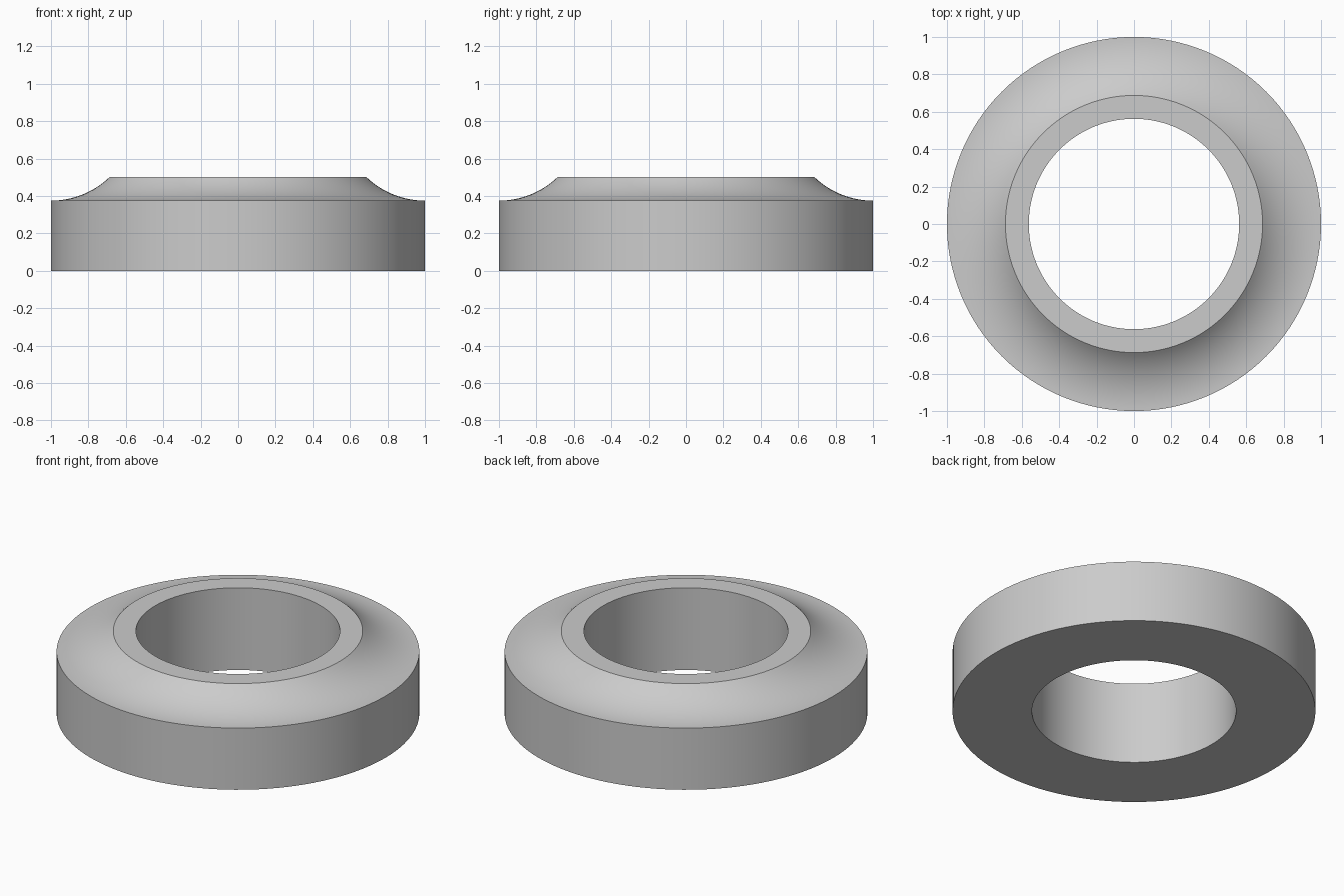
import bpy, bmesh, math

cube = bpy.data.objects.get("Cube")
if cube:
    bpy.data.objects.remove(cube, do_unlink=True)

OUTER, COLLAR, BORE = 1.0, 0.6875, 0.5625
RIM_Z, TOP_Z = 0.375, 0.5
SEGMENTS, ARC_STEPS = 128, 16

# Material
grey = bpy.data.materials.new("plain grey")
grey.use_nodes = True
colour = (0.6, 0.6, 0.6, 1)
grey.diffuse_color = colour
grey.node_tree.nodes["Principled BSDF"].inputs["Base Color"].default_value = colour

# Cross-section: bore, base, outer wall, then a concave fillet up to the collar
run, rise = OUTER - COLLAR, TOP_Z - RIM_Z
radius = (run ** 2 + rise ** 2) / (2 * rise)
sweep = math.asin(run / radius)
profile = [(BORE, TOP_Z), (BORE, 0), (OUTER, 0)]
for i in range(ARC_STEPS + 1):
    a = sweep * i / ARC_STEPS
    profile.append((OUTER - radius * math.sin(a),
                    RIM_Z + radius * (1 - math.cos(a))))

# Ring: turn the closed cross-section around z
bm = bmesh.new()
rings = []
for s in range(SEGMENTS):
    t = math.tau * s / SEGMENTS
    rings.append([bm.verts.new((r * math.cos(t), r * math.sin(t), z))
                  for r, z in profile])
for s in range(SEGMENTS):
    a, b = rings[s], rings[(s + 1) % SEGMENTS]
    for i in range(len(profile)):
        j = (i + 1) % len(profile)
        bm.faces.new((a[i], b[i], b[j], a[j]))
bmesh.ops.recalc_face_normals(bm, faces=bm.faces)

mesh = bpy.data.meshes.new("spacer_ring")
bm.to_mesh(mesh)
bm.free()
mesh.materials.append(grey)
ring = bpy.data.objects.new("spacer_ring", mesh)
bpy.context.collection.objects.link(ring)

# Smooth shading with crisp rims
bpy.ops.object.select_all(action="DESELECT")
ring.select_set(True)
bpy.context.view_layer.objects.active = ring
bpy.ops.object.shade_smooth_by_angle(angle=math.radians(30))
